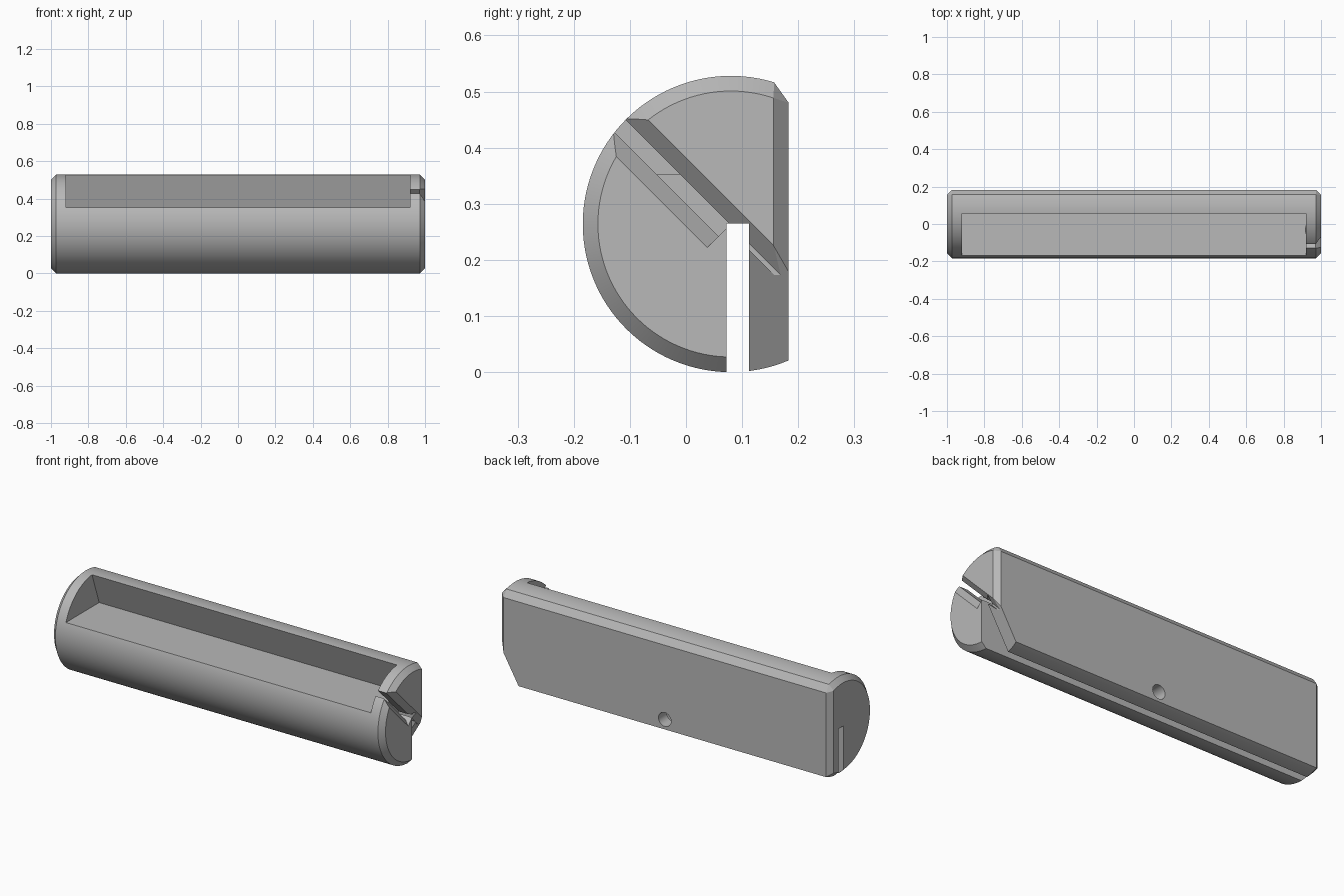
import bpy, bmesh
from math import pi, sin, cos, asin, atan2

old = bpy.data.objects.get("Cube")
if old:
    bpy.data.objects.remove(old, do_unlink=True)

CY, CZ, R = 0.08, 0.264, 0.264      # cylinder axis and radius
BEVEL = 0.027
FLAT = 0.183                        # back flat

grey = bpy.data.materials.new("plain_grey")
grey.use_nodes = True
colour = (0.48, 0.48, 0.48, 1)
grey.diffuse_color = colour
grey.node_tree.nodes["Principled BSDF"].inputs["Base Color"].default_value = colour


def hull(name, points):
    """Convex solid around the points."""
    bm = bmesh.new()
    for p in points:
        bm.verts.new(p)
    result = bmesh.ops.convex_hull(bm, input=bm.verts)
    spare = {g for g in result["geom_interior"] + result["geom_unused"]
             if isinstance(g, bmesh.types.BMVert) and g.is_valid}
    bmesh.ops.delete(bm, geom=list(spare), context="VERTS")
    bmesh.ops.dissolve_limit(bm, angle_limit=0.002, verts=bm.verts, edges=bm.edges)
    bmesh.ops.recalc_face_normals(bm, faces=bm.faces)
    mesh = bpy.data.meshes.new(name)
    bm.to_mesh(mesh)
    bm.free()
    mesh.materials.append(grey)
    obj = bpy.data.objects.new(name, mesh)
    bpy.context.collection.objects.link(obj)
    return obj


def section(x, profile):
    return [(x, y, z) for y, z in profile]


def prism(name, x0, x1, profile):
    return hull(name, section(x0, profile) + section(x1, profile))


def arc(radius, start, end, steps=72):
    """Arc about the axis, angles counted from the back over the top."""
    angles = [start + (end - start) * i / steps for i in range(steps + 1)]
    return [(CY + radius * cos(a), CZ + radius * sin(a)) for a in angles]


def slanted(x, low, high, d0, d1):
    """Rectangle in the 45 degree frame: s = y + z, d = y - z."""
    return [(x, (s + d) / 2, (s - d) / 2) for s in (low, high) for d in (d0, d1)]


# Body: cylinder with a back flat and bevelled ends
top = atan2(0.517 - CZ, 0.157 - CY)
bottom = 2 * pi - atan2(0.243, FLAT - CY)
outer = arc(R, top, bottom) + [(FLAT, 0.48)]
inner_r = R - BEVEL
inner_a = pi / 2 - asin((FLAT - BEVEL - CY) / inner_r)
inner = arc(inner_r, inner_a, 2 * pi - inner_a)
body = hull("slotted_body", [p for side in (-1, 1)
            for p in section(side * (1 - BEVEL), outer) + section(side, inner)])

cutters = []

# Long open pocket with an overhanging rear wall
cutters.append(prism("pocket_cutter", -0.92, 0.92,
               [(-0.4, 0.352), (0.117, 0.352), (0.021, 0.63), (-0.4, 0.63)]))

# Lengthwise slot from below up to the axis
cutters.append(prism("lower_slot_cutter", -1.2, 1.2,
               [(0.072, -0.1), (0.112, -0.1), (0.112, 0.265), (0.072, 0.265)]))

# Slanted notch at the left end with a flared mouth
axis_d = CY - CZ
cutters.append(hull("notch_cutter", slanted(0.918, 0.30, 0.342, -1.2, axis_d)
               + slanted(1.1, 0.30, 0.342, -1.2, axis_d)))
cutters.append(hull("notch_flare_cutter", slanted(0.97, 0.30, 0.342, -1.2, axis_d)
               + slanted(1.03, 0.22, 0.422, -1.2, axis_d)))
cutters.append(hull("rear_flare_cutter", slanted(0.97, 0.33, 0.342, axis_d, 0.3)
               + slanted(1.03, 0.33, 0.422, axis_d, 0.3)))

# Diagonal corner cut of the rear leg
wedge = [(1.02, 0.26), (0.812, -0.1), (1.2, -0.1), (1.2, 0.26)]
cutters.append(hull("leg_corner_cutter", [(x, y, z) for x, z in wedge for y in (0.092, 0.4)]))

# Round hole through the rear leg
ring = [(0.038 * cos(i * pi / 16), 0.075 + 0.038 * sin(i * pi / 16)) for i in range(32)]
cutters.append(hull("hole_cutter", [(x, y, z) for x, z in ring for y in (0.09, 0.3)]))

bpy.context.view_layer.objects.active = body
for cutter in cutters:
    mod = body.modifiers.new(cutter.name, "BOOLEAN")
    mod.operation = "DIFFERENCE"
    mod.solver = "EXACT"
    mod.object = cutter
    bpy.ops.object.modifier_apply(modifier=mod.name)
    bpy.data.objects.remove(cutter, do_unlink=True)

bpy.ops.object.select_all(action="DESELECT")
body.select_set(True)
bpy.ops.object.shade_smooth_by_angle(angle=0.3)
